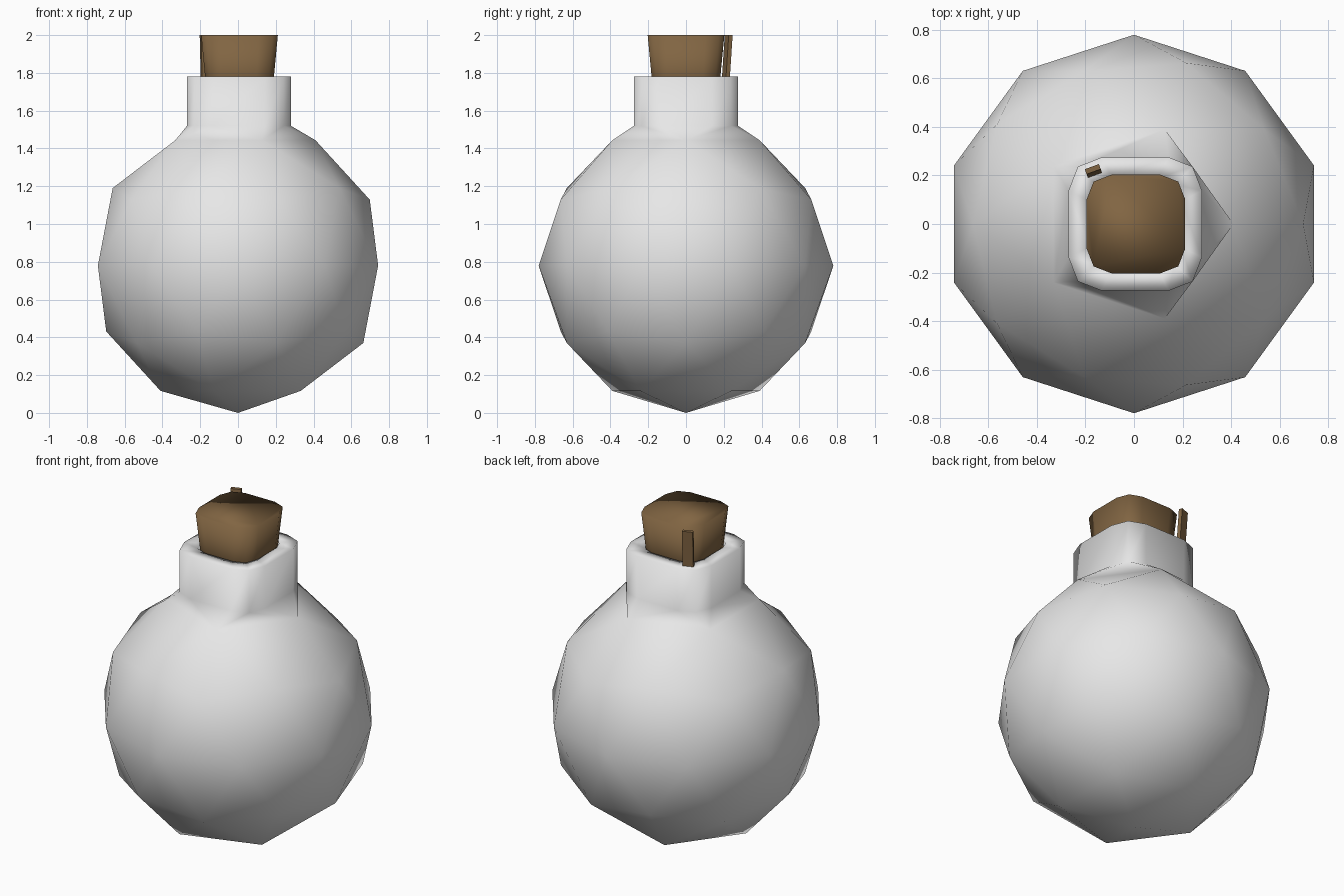
import bpy, bmesh, math
from mathutils import Matrix, Vector

cube = bpy.data.objects.get("Cube")
if cube:
    bpy.data.objects.remove(cube, do_unlink=True)


def make_material(name, rgb):
    mat = bpy.data.materials.new(name)
    mat.use_nodes = True
    mat.diffuse_color = (*rgb, 1)
    mat.node_tree.nodes["Principled BSDF"].inputs["Base Color"].default_value = (*rgb, 1)
    return mat


def finish(bm, name, mat, smooth=True):
    bmesh.ops.recalc_face_normals(bm, faces=bm.faces)
    mesh = bpy.data.meshes.new(name)
    bm.to_mesh(mesh)
    bm.free()
    mesh.materials.append(mat)
    for poly in mesh.polygons:
        poly.use_smooth = smooth
    obj = bpy.data.objects.new(name, mesh)
    bpy.context.collection.objects.link(obj)
    return obj


def rounded_square(bm, half, z, cx):
    """Ring of 12 vertices: a square with two-segment rounded corners."""
    corner = [(1, 0.5), (0.86, 0.86), (0.5, 1)]
    return [bm.verts.new(Matrix.Rotation(q * math.pi / 2, 3, 'Z') @ Vector((x * half, y * half, z))
                         + Vector((cx, 0, 0)))
            for q in range(4) for x, y in corner]


def skin(bm, a, b):
    for i in range(len(a)):
        j = (i + 1) % len(a)
        bm.faces.new((a[i], a[j], b[j], b[i]))


white = make_material("pale_glass", (0.8, 0.8, 0.8))
brown = make_material("cork_brown", (0.22, 0.13, 0.055))

# Flask: faceted ball with its top cap opened and joined to a square neck
R = 0.78
bm = bmesh.new()
bmesh.ops.create_icosphere(bm, subdivisions=2, radius=R, matrix=Matrix.Translation((0, 0, R)))
pole = max(bm.verts, key=lambda v: v.co.z)
bmesh.ops.delete(bm, geom=[pole], context='VERTS')
opening = [e for e in bm.edges if e.is_boundary]
rings = [rounded_square(bm, h, z, 0.005) for h, z in
         [(0.275, 1.52), (0.275, 1.78), (0.19, 1.78), (0.19, 1.55)]]
for a, b in zip(rings, rings[1:]):
    skin(bm, a, b)
bm.faces.new(rings[-1])
base = [bm.edges.get((rings[0][i], rings[0][i - 1])) for i in range(12)]
bmesh.ops.bridge_loops(bm, edges=opening + base)
finish(bm, "flask", white)

# Stopper: tapered rounded block
bm = bmesh.new()
low = rounded_square(bm, 0.165, 1.6, 0.008)
top = rounded_square(bm, 0.203, 2.0, 0.008)
skin(bm, low, top)
bm.faces.new(low)
bm.faces.new(top)
finish(bm, "stopper", brown)

# Thin sliver standing beside the stopper, leaning outward
bm = bmesh.new()
bmesh.ops.create_cube(bm, size=1, matrix=Matrix.Diagonal((0.062, 0.022, 0.3, 1)))
for v in bm.verts:
    v.co.y += 0.07 * (v.co.z - 0.15)
bmesh.ops.transform(bm, verts=bm.verts,
                    matrix=Matrix.Translation((-0.17, 0.226, 1.85)) @ Matrix.Rotation(math.radians(20), 4, 'Z'))
finish(bm, "stopper_sliver", brown, smooth=False)
